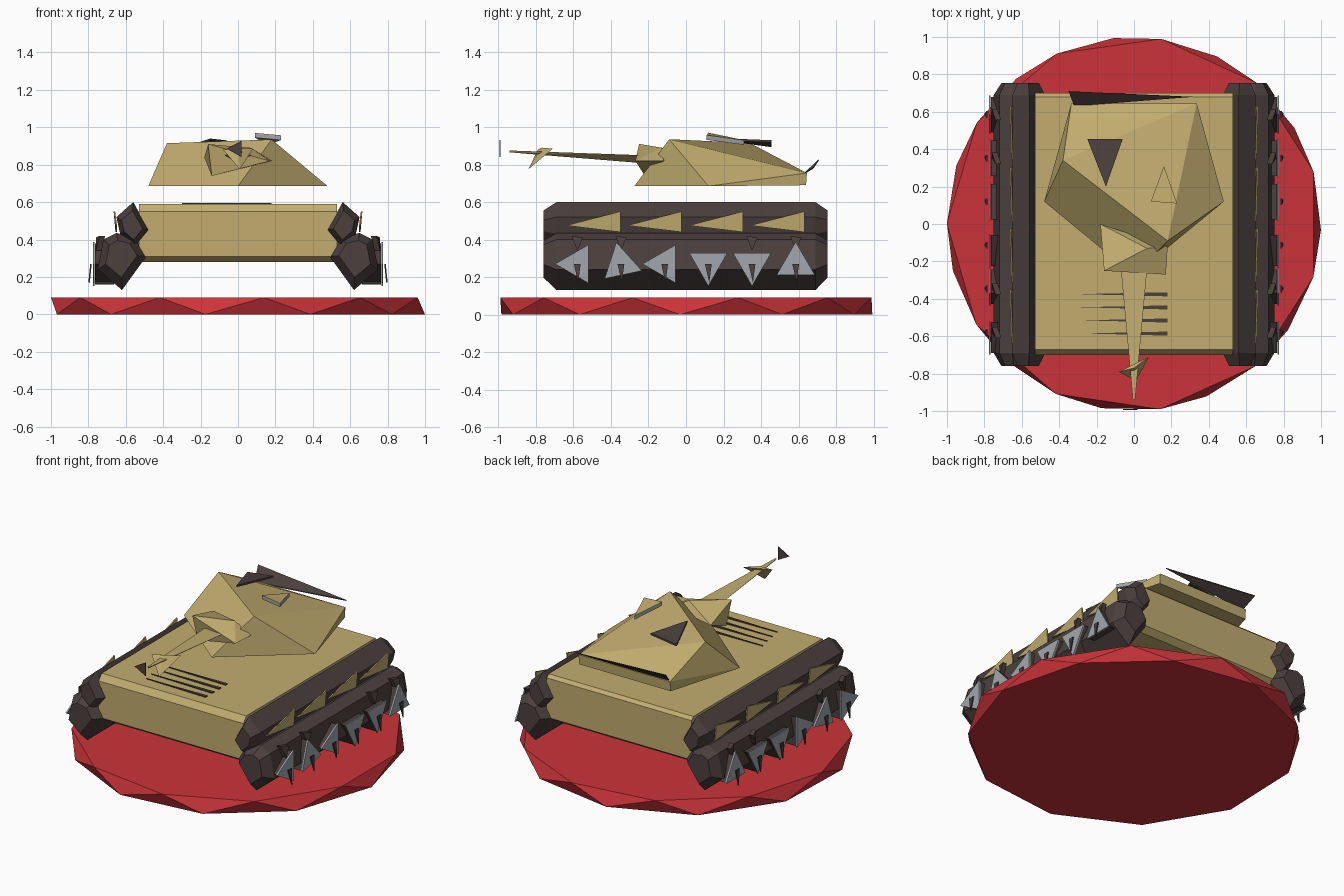
import bpy
import bmesh
from math import sin, cos, radians
from mathutils import Vector

if "Cube" in bpy.data.objects:
    bpy.data.objects.remove(bpy.data.objects["Cube"], do_unlink=True)


def make_material(name, colour):
    material = bpy.data.materials.new(name)
    material.use_nodes = True
    material.diffuse_color = (*colour, 1)
    shader = material.node_tree.nodes["Principled BSDF"]
    shader.inputs["Base Color"].default_value = (*colour, 1)
    shader.inputs["Roughness"].default_value = 0.8
    return material


TAN = make_material("sand_tan", (0.54, 0.42, 0.16))
DARK = make_material("dark_brown", (0.07, 0.052, 0.048))
STEEL = make_material("steel_grey", (0.36, 0.39, 0.42))
RED = make_material("base_red", (0.6, 0.034, 0.042))


def finish(bm, name, material):
    """Turn a bmesh into a flat shaded object."""
    bmesh.ops.recalc_face_normals(bm, faces=bm.faces)
    mesh = bpy.data.meshes.new(name)
    bm.to_mesh(mesh)
    bm.free()
    mesh.materials.append(material)
    part = bpy.data.objects.new(name, mesh)
    bpy.context.collection.objects.link(part)
    return part


def faceted(name, points, material):
    """Solid wrapped tightly around a few corner points."""
    bm = bmesh.new()
    for point in points:
        bm.verts.new(point)
    bmesh.ops.convex_hull(bm, input=bm.verts)
    bmesh.ops.dissolve_limit(bm, angle_limit=radians(1), verts=bm.verts, edges=bm.edges)
    return finish(bm, name, material)


def plate(name, corners, offset, material):
    """Thin triangular plate extruded along an offset."""
    front = [Vector(corner) for corner in corners]
    back = [corner + Vector(offset) for corner in front]
    return faceted(name, front + back, material)


def loft(name, rings, material):
    """Closed solid through matching rings of points."""
    bm = bmesh.new()
    loops = [[bm.verts.new(point) for point in ring] for ring in rings]
    for first, second in zip(loops, loops[1:]):
        for i in range(len(first)):
            j = (i + 1) % len(first)
            bm.faces.new((first[i], first[j], second[j], second[i]))
    bm.faces.new(loops[0])
    bm.faces.new(loops[-1])
    return finish(bm, name, material)


# Display base: a disc with staggered top and bottom corners
SIDES = 11
base_points = []
for start, height in ((260, 0), (278, 0.09)):
    for i in range(SIDES):
        angle = radians(start + 360 / SIDES * i)
        base_points.append((cos(angle), sin(angle), height))
faceted("display_base", base_points, RED)

# Hull: side profile stretched across the width
hull_profile = [(-0.67, 0.59), (-0.7, 0.55), (-0.7, 0.31), (-0.66, 0.28),
                (0.66, 0.28), (0.7, 0.31), (0.7, 0.57), (0.68, 0.59)]
loft("hull", [[(x, y, z) for y, z in hull_profile] for x in (-0.53, 0.53)], TAN)

# Engine grille: four tapering slats on the front deck
for i in range(4):
    y = -0.375 - 0.07 * i
    left = -0.3 + 0.013 * i
    plate(f"grille_slat_{i + 1}", [(left, y, 0.589), (0.18, y + 0.01, 0.589),
          (0.18, y - 0.012, 0.589)], (0, 0, 0.007), DARK)

# Turret: low roof ridge falling to the rear
turret_points = [(-0.38, 0.34, 0.915), (0.18, -0.09, 0.935), (0, -0.275, 0.685)]
for side in (-1, 1):
    turret_points += [(side * 0.48, 0.12, 0.685), (side * 0.335, 0.64, 0.69),
                      (side * 0.335, 0.645, 0.755)]
faceted("turret", turret_points, TAN)

faceted("gun_mantlet", [(-0.16, -0.25, 0.91), (0.17, -0.27, 0.82), (-0.14, -0.22, 0.74),
        (-0.18, 0, 0.84), (0.18, -0.12, 0.82), (0.07, -0.13, 0.89)], TAN)

# Gun: tapering barrel, brake and muzzle
faceted("gun_barrel", [(-0.07, -0.24, 0.85), (0.07, -0.24, 0.85), (0, -0.2, 0.805),
        (-0.006, -0.94, 0.875), (0.006, -0.94, 0.875), (0, -0.94, 0.865)], TAN)
faceted("muzzle_brake", [(-0.08, -0.79, 0.88), (0.08, -0.71, 0.885),
        (0.01, -0.84, 0.775), (0, -0.77, 0.89)], TAN)
plate("muzzle", [(-0.06, -0.995, 0.885), (0.02, -0.995, 0.93), (0.02, -0.995, 0.84)],
      (0, 0.006, 0), DARK)

# Roof hatches and the rear stowage flap
plate("commander_hatch", [(-0.25, 0.455, 0.905), (-0.06, 0.455, 0.93), (-0.15, 0.2, 0.94)],
      (0, 0, -0.012), DARK)
small_hatch = [(0.09, 0.12, 0.965), (0.23, 0.11, 0.952), (0.16, 0.31, 0.925)]
plate("gunner_hatch", small_hatch, (0, 0, 0.005), TAN)
plate("gunner_hatch_lining", small_hatch, (0, 0, -0.02), STEEL)
plate("rear_flap", [(-0.35, 0.71, 0.83), (-0.32, 0.63, 0.755), (0.32, 0.68, 0.785)],
      (0, 0, -0.006), DARK)

# Running gear cross sections, seen from the front
upper_section = [(0.56, 0.6), (0.65, 0.52), (0.63, 0.43), (0.55, 0.36), (0.475, 0.45)]
lower_section = [(0.65, 0.435), (0.72, 0.4), (0.75, 0.24), (0.62, 0.13),
                 (0.49, 0.31), (0.55, 0.41)]
wheel_turns = [180, 102, 180, 270, 270, 90]


def track_rings(section, side):
    """Full section along the length, shrunk at both ends."""
    cx = sum(x for x, z in section) / len(section)
    cz = sum(z for x, z in section) / len(section)
    rings = []
    for y, size in ((-0.76, 0.65), (-0.69, 1), (0.69, 1), (0.755, 0.65)):
        rings.append([(side * (cx + (x - cx) * size), y, cz + (z - cz) * size)
                      for x, z in section])
    return rings


def triangle(side, x, y, z, radius, turn, slim=1):
    """Corners of an upright triangle; slim narrows its blunt end."""
    corners = []
    for spread in (0, 120 * slim, -120 * slim):
        angle = radians(turn + spread)
        corners.append((side * x, y + radius * cos(angle), z + radius * sin(angle)))
    return corners


for side, label in ((1, "left"), (-1, "right")):
    loft(f"{label}_upper_track", track_rings(upper_section, side), DARK)
    loft(f"{label}_lower_track", track_rings(lower_section, side), DARK)

    # Side skirts: four wedge plates
    for i in range(4):
        y = -0.64 + 0.327 * i
        plate(f"{label}_skirt_{i + 1}", [(side * 0.655, y, 0.475),
              (side * 0.665, y + 0.29, 0.55), (side * 0.655, y + 0.29, 0.44)],
              (side * -0.008, 0, 0), TAN)

    # Road wheels: steel faces, dark backs, hub spikes and rollers
    for i, turn in enumerate(wheel_turns):
        y = -0.58 + 0.233 * i
        wheel = f"{label}_wheel_{i + 1}"
        plate(wheel, triangle(side, 0.775, y, 0.27, 0.118, turn),
              (side * -0.009, 0, 0), STEEL)
        plate(wheel + "_back", triangle(side, 0.764, y, 0.27, 0.11, turn),
              (side * -0.1, 0, 0), DARK)
        plate(wheel + "_hub", [(side * 0.79, y - 0.018, 0.27),
              (side * 0.79, y + 0.018, 0.27), (side * 0.8, y + 0.005, 0.17)],
              (side * -0.008, 0, 0), DARK)
        if i in (0, 1, 4, 5):
            plate(wheel + "_roller", [(side * 0.74, y - 0.03, 0.42),
                  (side * 0.76, y + 0.03, 0.41), (side * 0.76, y, 0.34)],
                  (side * -0.03, 0, 0), DARK)
